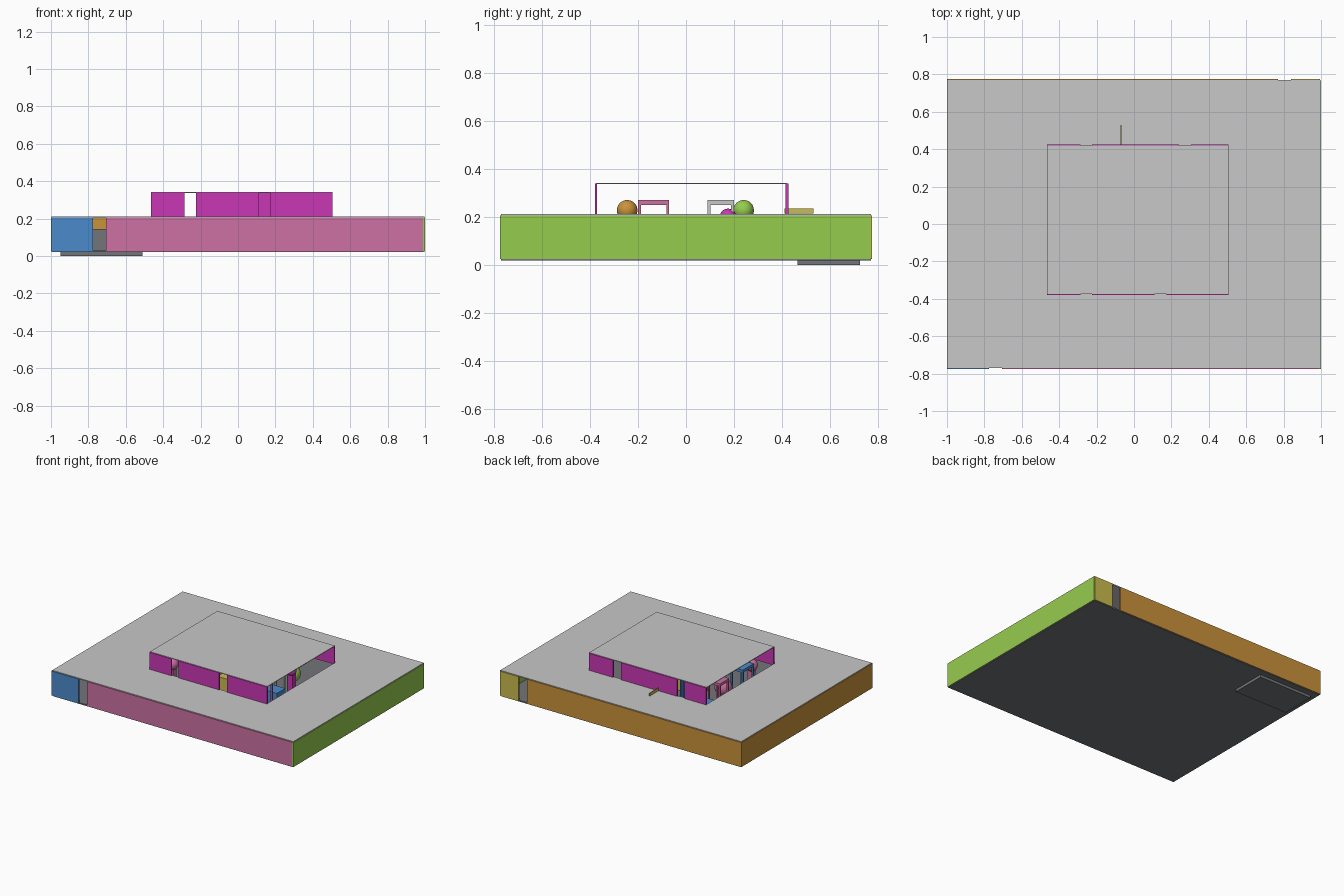
import bpy, bmesh

if "Cube" in bpy.data.objects:
    bpy.data.objects.remove(bpy.data.objects["Cube"], do_unlink=True)


def material(name, r, g, b):
    lin = [((c / 255 + 0.055) / 1.055) ** 2.4 for c in (r, g, b)] + [1]
    m = bpy.data.materials.new(name)
    m.use_nodes = True
    m.diffuse_color = lin
    m.node_tree.nodes["Principled BSDF"].inputs["Base Color"].default_value = lin
    return m


blue = material("blue", 75, 139, 204)
pink = material("pink", 204, 113, 163)
magenta = material("magenta", 201, 55, 181)
green = material("green", 150, 204, 78)
orange = material("orange", 202, 146, 58)
yellow = material("yellow", 202, 188, 78)
light = material("light grey", 200, 200, 200)
dark = material("dark grey", 116, 117, 121)


def finish(name, bm, mat):
    mesh = bpy.data.meshes.new(name)
    bm.to_mesh(mesh)
    bm.free()
    mesh.materials.append(mat)
    obj = bpy.data.objects.new(name, mesh)
    bpy.context.collection.objects.link(obj)
    return obj


def box(name, mat, x, y, z):
    """Box from (low, high) ranges on each axis."""
    bm = bmesh.new()
    bmesh.ops.create_cube(bm, size=1)
    for v in bm.verts:
        v.co = [(r[0] + r[1]) / 2 + c * (r[1] - r[0]) for r, c in zip((x, y, z), v.co)]
    return finish(name, bm, mat)


def ball(name, mat, x, y, z, radius):
    bm = bmesh.new()
    bmesh.ops.create_uvsphere(bm, u_segments=24, v_segments=12, radius=radius)
    for f in bm.faces:
        f.smooth = True
    bmesh.ops.translate(bm, vec=(x, y, z), verts=bm.verts)
    return finish(name, bm, mat)


def table(name, mat, x, y, top):
    """Thin table top on four legs."""
    box(name + "_top", mat, x, y, (top - 0.02, top))
    for i, lx in enumerate((x[0], x[1] - 0.012)):
        for j, ly in enumerate((y[0], y[1] - 0.012)):
            box(f"{name}_leg_{i}{j}", mat, (lx, lx + 0.012), (ly, ly + 0.012),
                (0.03, top - 0.02))


# Base and floor
box("entry_slab", dark, (-0.95, -0.51), (0.465, 0.725), (0, 0.022))
box("floor", dark, (-0.995, 0.995), (-0.77, 0.77), (0.02, 0.03))

# Ground floor walls, with a doorway gap at front and back
low, front, back = (0.025, 0.207), (-0.775, -0.765), (0.765, 0.775)
box("front_wall_short", blue, (-1, -0.775), front, low)
box("front_wall_long", pink, (-0.705, 0.99), front, low)
box("back_wall_long", orange, (-1, 0.77), back, low)
box("back_wall_short", yellow, (0.84, 0.995), back, low)
box("right_wall", green, (0.99, 1), (-0.775, 0.768), low)
box("left_wall", orange, (-1, -0.99), (-0.765, 0.765), low)

# Lower roof with an opening under the upper room
xs, ys = (-0.996, -0.462, 0.502, 0.996), (-0.77, -0.37, 0.415, 0.77)
bm = bmesh.new()
grid = [[bm.verts.new((x, y, 0.212)) for y in ys] for x in xs]
for i in range(3):
    for j in range(3):
        if (i, j) != (1, 1):
            bm.faces.new((grid[i][j], grid[i + 1][j], grid[i + 1][j + 1], grid[i][j + 1]))
roof = finish("lower_roof", bm, light)
solid = roof.modifiers.new("thickness", 'SOLIDIFY')
solid.thickness, solid.offset = 0.008, -1

# Upper room: front and back walls with gaps, open ends, thin roof
high = (0.205, 0.339)
for side, y, gaps in (("front", (-0.38, -0.37), ((-0.285, -0.225), (0.11, 0.175))),
                      ("back", (0.415, 0.426), ((-0.285, -0.225), (0.24, 0.305)))):
    starts = (-0.465, gaps[0][1], gaps[1][1])
    ends = (gaps[0][0], gaps[1][0], 0.505)
    for i, x in enumerate(zip(starts, ends)):
        box(f"upper_{side}_wall_{i}", magenta, x, y, high)
box("upper_roof", light, (-0.465, 0.505), (-0.375, 0.421), (0.337, 0.342))
box("back_beam", yellow, (-0.073, -0.067), (0.41, 0.53), (0.214, 0.235))

# Tall tables and balls seen through the open ends
for i, (x, front_mat, back_mat) in enumerate(((-0.42, blue, pink), (-0.12, orange, blue),
                                              (0.24, pink, light))):
    table(f"front_table_{i}", front_mat, (x, x + 0.1), (-0.2, -0.07), 0.27)
    table(f"back_table_{i}", back_mat, (x, x + 0.1), (0.09, 0.2), 0.27)
for name, mat, x, y, z, r in (("front_ball", orange, 0.32, -0.245, 0.228, 0.043),
                              ("front_left_ball", pink, -0.37, -0.245, 0.228, 0.043),
                              ("back_ball", green, 0.0, 0.24, 0.228, 0.043),
                              ("low_ball", magenta, 0.32, 0.175, 0.2, 0.035)):
    ball(name, mat, x, y, z, r)
    box(name + "_stand", mat, (x - 0.02, x + 0.02), (y - 0.02, y + 0.02), (0.03, z))

# Low furniture on the ground floor
ball("green_seat", green, 0.25, 0.28, 0.12, 0.06)
ball("pink_seat", pink, -0.28, -0.04, 0.12, 0.06)
box("counter", dark, (-0.85, -0.62), (-0.25, -0.15), (0.03, 0.145))
box("rear_counter", pink, (0.68, 0.9), (0.1, 0.2), (0.03, 0.13))
box("yellow_shelf", yellow, (-0.1, 0.08), (-0.1, 0.02), (0.03, 0.15))
box("blue_bench", blue, (0.1, 0.35), (-0.04, 0.06), (0.03, 0.12))
box("orange_bench", orange, (0.25, 0.45), (-0.33, -0.29), (0.03, 0.16))
box("blue_cabinet", blue, (-0.42, -0.3), (0.24, 0.36), (0.03, 0.16))
